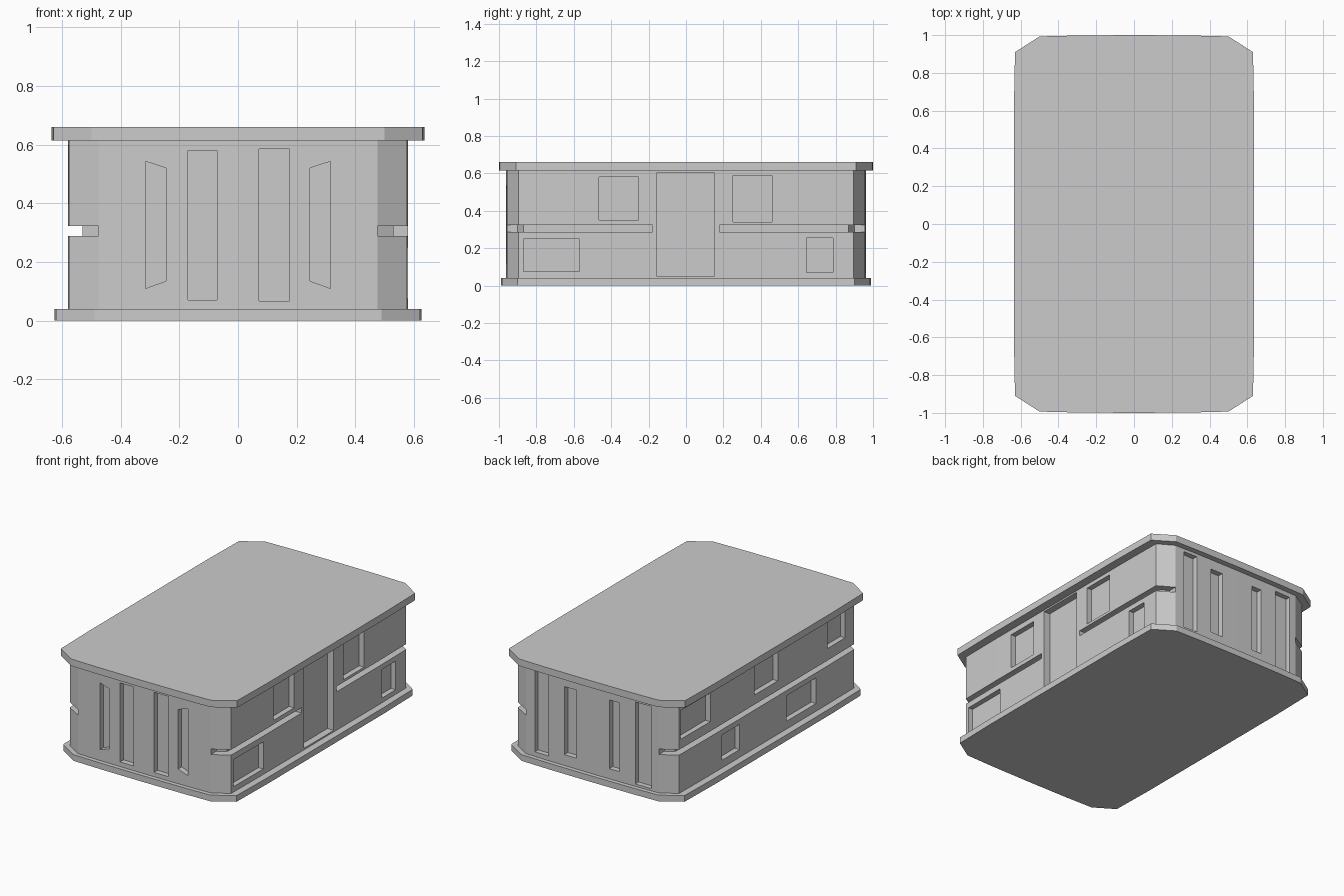
import bpy, bmesh

if "Cube" in bpy.data.objects:
    bpy.data.objects.remove(bpy.data.objects["Cube"])


def add_prism(bm, near, far):
    """Solid between two matching loops of 3D points."""
    a = [bm.verts.new(p) for p in near]
    b = [bm.verts.new(p) for p in far]
    n = len(a)
    bm.faces.new(a)
    bm.faces.new(b[::-1])
    for i in range(n):
        bm.faces.new((a[i], b[i], b[(i + 1) % n], a[(i + 1) % n]))


def finish(bm, name):
    bmesh.ops.recalc_face_normals(bm, faces=bm.faces[:])
    me = bpy.data.meshes.new(name)
    bm.to_mesh(me)
    bm.free()
    ob = bpy.data.objects.new(name, me)
    bpy.context.collection.objects.link(ob)
    return ob


def outline(quarter):
    """Mirror a +x+y quarter outline (from y axis to x side) into a full loop."""
    right = quarter + [(x, -y) for x, y in reversed(quarter)]
    left = [(-x, y) for x, y in reversed(right) if x > 0]
    return [p for p in right if p[0] > 0 or p[1] < 0] + left + [quarter[0]]


def slab(name, quarter, z0, z1):
    bm = bmesh.new()
    loop = outline(quarter)
    add_prism(bm, [(x, y, z0) for x, y in loop], [(x, y, z1) for x, y in loop])
    return finish(bm, name)


# Plates and body: faintly bowed rectangles with cut corners
slab("roof_plate", [(0, 1.0), (0.3, 0.998), (0.5, 0.993), (0.63, 0.91), (0.636, 0.6)], 0.615, 0.66)
slab("base_plate", [(0, 0.99), (0.3, 0.988), (0.49, 0.983), (0.62, 0.9), (0.626, 0.6)], 0.0, 0.04)
body = slab("body", [(0, 0.963), (0.3, 0.961), (0.475, 0.956), (0.577, 0.895), (0.58, 0.6)], 0.03, 0.625)

cut = bmesh.new()


def side_recess(s, y0, y1, z0, z1, depth=0.035):
    loop = [(y0, z0), (y1, z0), (y1, z1), (y0, z1)]
    add_prism(cut, [(s * (0.58 - depth), y, z) for y, z in loop],
              [(s * 0.7, y, z) for y, z in loop])


def end_recess(s, loop, depth=0.035):
    add_prism(cut, [(x, s * (0.961 - depth), z) for x, z in loop],
              [(x, s * 1.1, z) for x, z in loop])


def groove(loop):
    add_prism(cut, [(x, y, 0.288) for x, y in loop], [(x, y, 0.323) for x, y in loop])


# Right side: door and windows
side_recess(1, -0.155, 0.15, 0.05, 0.605, 0.045)
for r in [(-0.465, -0.255, 0.35, 0.58), (0.25, 0.46, 0.34, 0.59),
          (-0.87, -0.57, 0.075, 0.25), (0.645, 0.785, 0.07, 0.255)]:
    side_recess(1, *r)

# Left side windows
for r in [(0.58, 0.88, 0.385, 0.57), (-0.11, 0.13, 0.385, 0.58), (-0.8, -0.62, 0.4, 0.6),
          (0.28, 0.46, 0.09, 0.253), (-0.5, -0.2, 0.09, 0.255)]:
    side_recess(-1, *r)

# Front slots: two tall panels and two tapered ones
end_recess(-1, [(-0.17, 0.07), (-0.072, 0.07), (-0.072, 0.58), (-0.17, 0.58)])
end_recess(-1, [(0.072, 0.067), (0.175, 0.067), (0.175, 0.585), (0.072, 0.585)])
for s in (-1, 1):
    end_recess(-1, [(s * 0.315, 0.11), (s * 0.245, 0.135), (s * 0.245, 0.52), (s * 0.315, 0.543)])

# Back slots
for x0, x1, z0, z1 in [(0.31, 0.41, 0.07, 0.595), (0.11, 0.197, 0.11, 0.55),
                       (-0.196, -0.125, 0.105, 0.55), (-0.425, -0.31, 0.055, 0.585)]:
    end_recess(1, [(x0, z0), (x1, z0), (x1, z1), (x0, z1)])

# Waist grooves wrapping the corners; the right one stops either side of the door
for s in (-1, 1):
    groove([(0.53, s * 0.18), (0.7, s * 0.18), (0.7, s * 1.1),
            (0.475, s * 1.1), (0.475, s * 0.9), (0.53, s * 0.87)])
groove([(-0.53, -0.87), (-0.475, -0.9), (-0.475, -1.1), (-0.7, -1.1),
        (-0.7, 1.1), (-0.475, 1.1), (-0.475, 0.9), (-0.53, 0.87)])

# Carve the body and drop the cutter
cutter = finish(cut, "recess_cutter")
cutter.hide_render = True
mod = body.modifiers.new("recesses", 'BOOLEAN')
mod.operation = 'DIFFERENCE'
mod.solver = 'EXACT'
mod.object = cutter
bpy.context.view_layer.objects.active = body
bpy.ops.object.modifier_apply(modifier=mod.name)
bpy.data.objects.remove(cutter)
